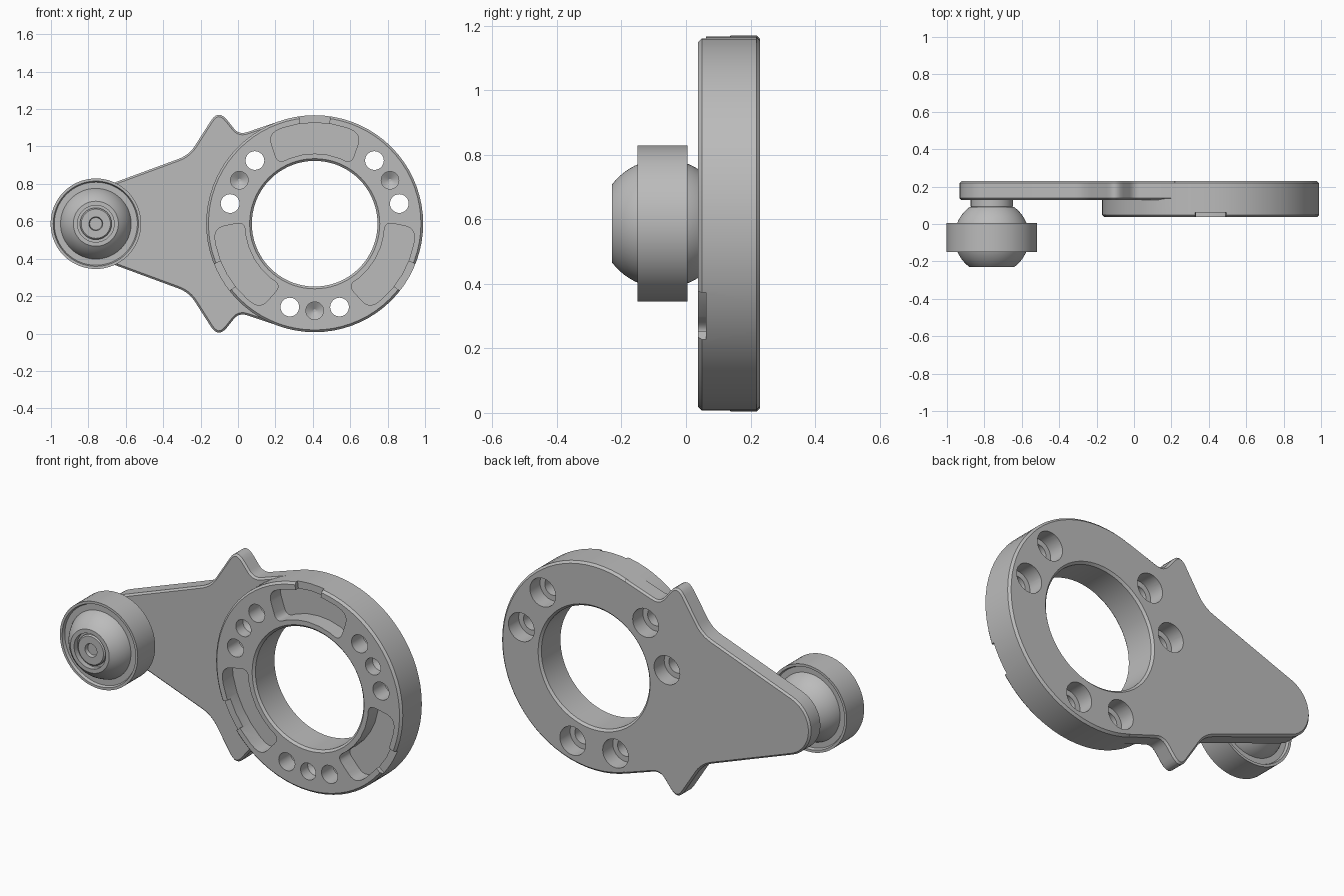
import bpy, bmesh
from math import sin, cos, radians, pi
from mathutils import Vector

if "Cube" in bpy.data.objects:
    bpy.data.objects.remove(bpy.data.objects["Cube"])

MID = 0.587                       # height of the symmetry line
RING_X, BALL_X = 0.41, -0.76
RING_R, BOLT_R = 0.58, 0.465
FRONT, STEP, BACK = 0.037, 0.128, 0.23

steel = bpy.data.materials.new("grey steel")
steel.use_nodes = True
GREY = (0.5, 0.5, 0.5, 1)
steel.diffuse_color = GREY
steel.node_tree.nodes["Principled BSDF"].inputs["Base Color"].default_value = GREY


def make(name, bm):
    bmesh.ops.recalc_face_normals(bm, faces=bm.faces)
    mesh = bpy.data.meshes.new(name)
    bm.to_mesh(mesh)
    bm.free()
    obj = bpy.data.objects.new(name, mesh)
    bpy.context.collection.objects.link(obj)
    mesh.materials.append(steel)
    return obj


def select(obj):
    bpy.ops.object.select_all(action='DESELECT')
    obj.select_set(True)
    bpy.context.view_layer.objects.active = obj


def lathe(name, profile, x, z, steps=64):
    """Turn a closed (radius, y) profile around an axis along y."""
    bm = bmesh.new()
    rings = []
    for r, y in profile:
        if r == 0:
            rings.append([bm.verts.new((x, y, z))] * steps)
        else:
            rings.append([bm.verts.new((x + r * cos(2 * pi * i / steps), y,
                                        z + r * sin(2 * pi * i / steps)))
                          for i in range(steps)])
    for a, b in zip(rings, rings[1:] + rings[:1]):
        for i in range(steps):
            j = (i + 1) % steps
            corners = list(dict.fromkeys((a[i], a[j], b[j], b[i])))
            if len(corners) > 2:
                bm.faces.new(corners)
    return make(name, bm)


def prism(name, outline, y0, y1):
    """Extrude an (x, z) outline along y."""
    bm = bmesh.new()
    base = bm.faces.new([bm.verts.new((x, y0, z)) for x, z in outline])
    out = bmesh.ops.extrude_face_region(bm, geom=[base])
    verts = [v for v in out["geom"] if isinstance(v, bmesh.types.BMVert)]
    bmesh.ops.translate(bm, verts=verts, vec=(0, y1 - y0, 0))
    return make(name, bm)


def rounded(points, steps=6):
    """Round each (x, z, trim) corner of a closed outline."""
    result = []
    for i, (x, z, trim) in enumerate(points):
        p = Vector((x, z))
        if trim == 0:
            result.append(p)
            continue
        a = p + (Vector(points[i - 1][:2]) - p).normalized() * trim
        b = p + (Vector(points[(i + 1) % len(points)][:2]) - p).normalized() * trim
        for k in range(steps + 1):
            t = k / steps
            result.append(a * (1 - t) ** 2 + p * 2 * t * (1 - t) + b * t * t)
    return result


def polar(r, degrees, x=RING_X):
    return x + r * cos(radians(degrees)), MID + r * sin(radians(degrees))


def boolean(target, tool, operation='DIFFERENCE'):
    select(target)
    mod = target.modifiers.new("join", 'BOOLEAN')
    mod.operation, mod.object, mod.solver = operation, tool, 'EXACT'
    bpy.ops.object.modifier_apply(modifier=mod.name)
    bpy.data.objects.remove(tool)


def smooth(obj):
    select(obj)
    bpy.ops.object.shade_smooth_by_angle(angle=radians(28))


# Mounting arm: tangent to the ring, two ears, round tip
upper = [(*polar(RING_R - 0.001, 108.4), 0), (0.005, 1.062, 0.045),
         (-0.105, 1.2, 0.075), (-0.262, 0.954, 0.06)]
tip = [(*polar(0.172, 110.3 + k * 139.4 / 16, BALL_X), 0) for k in range(17)]
lower = [(x, 2 * MID - z, t) for x, z, t in reversed(upper)]
body = prism("mounting_bracket", rounded(upper + tip + lower), STEP, BACK)
select(body)
edge = body.modifiers.new("edge", 'BEVEL')
edge.width, edge.segments, edge.limit_method = 0.01, 1, 'ANGLE'
edge.angle_limit = radians(60)
bpy.ops.object.modifier_apply(modifier=edge.name)

# Thick ring with chamfered rims
C = 0.012
disc = lathe("ring_disc", [(0, FRONT), (RING_R - C, FRONT), (RING_R, FRONT + C),
                           (RING_R, BACK - C), (RING_R - C, BACK), (0, BACK)],
             RING_X, MID, 72)
boolean(body, disc, 'UNION')

# Central bore with chamfered mouths
H = 0.336
boolean(body, lathe("bore", [(0, FRONT - C), (H + 2 * C, FRONT - C), (H, FRONT + C),
                             (H, BACK - C), (H + 2 * C, BACK + C), (0, BACK + C)],
                    RING_X, MID, 72))

for k in range(3):
    # Rounded pocket in the front face
    turn = 90 + 120 * k
    n = 6
    outline = []
    for i in range(n + 1):
        trim = 0.06 if i in (0, n) else 0
        outline.append((*polar(0.54, turn - 27.5 + 55 * i / n), trim))
    for i in range(n + 1):
        trim = 0.045 if i in (0, n) else 0
        outline.append((*polar(0.375, turn + 31.5 - 63 * i / n), trim))
    boolean(body, prism("pocket", rounded(outline), FRONT - 0.05, STEP))

    # Shallow notch through the outer rim
    notch = [polar(0.5, turn - 8.3), polar(0.62, turn - 8.3),
             polar(0.62, turn + 8.3), polar(0.5, turn + 8.3)]
    boolean(body, prism("notch", notch, FRONT - 0.05, 0.062))

    # Counterbored bolt holes either side of a drilled dimple
    middle = 30 + 120 * k
    for side in (-16.6, 16.6):
        boolean(body, lathe("bolt_hole", [(0, 0), (0.05, 0), (0.05, 0.14), (0.08, 0.14),
                                          (0.08, 0.3), (0, 0.3)],
                            *polar(BOLT_R, middle + side), 32))
    boolean(body, lathe("dimple", [(0, 0), (0.047, 0), (0.047, 0.1), (0.008, 0.125),
                                   (0, 0.125)], *polar(BOLT_R, middle), 32))
smooth(body)

# Ball with a flat front and a recessed seat
BALL_Y, BALL_R = -0.07, 0.2
arc = [(BALL_R * cos(radians(a)), BALL_Y + BALL_R * sin(radians(a)))
       for a in [-53 + 106 * i / 20 for i in range(21)]]
smooth(lathe("ball", [(0, -0.2), (0.098, -0.2), (0.098, arc[0][1])] + arc
             + [(0, arc[-1][1])], BALL_X, MID))

# Stud head with a small socket
smooth(lathe("stud_head", [(0, -0.18), (0.03, -0.185), (0.037, -0.22), (0.078, -0.22),
                           (0.085, -0.213), (0.085, -0.19), (0.04, -0.15), (0, -0.15)],
             BALL_X, MID, 48))

# Collar between ball and arm
smooth(lathe("stud_collar", [(0, 0.08), (0.105, 0.08), (0.113, 0.095), (0.113, 0.135),
                             (0, 0.135)], BALL_X, MID, 48))

# Outer bearing race with recessed faces
smooth(lathe("bearing_race", [(0.242, -0.15), (0.242, 0.005), (0.228, 0.005),
                              (0.222, -0.01), (0.175, -0.01), (0.175, -0.135),
                              (0.222, -0.135), (0.228, -0.15)], BALL_X, MID))
